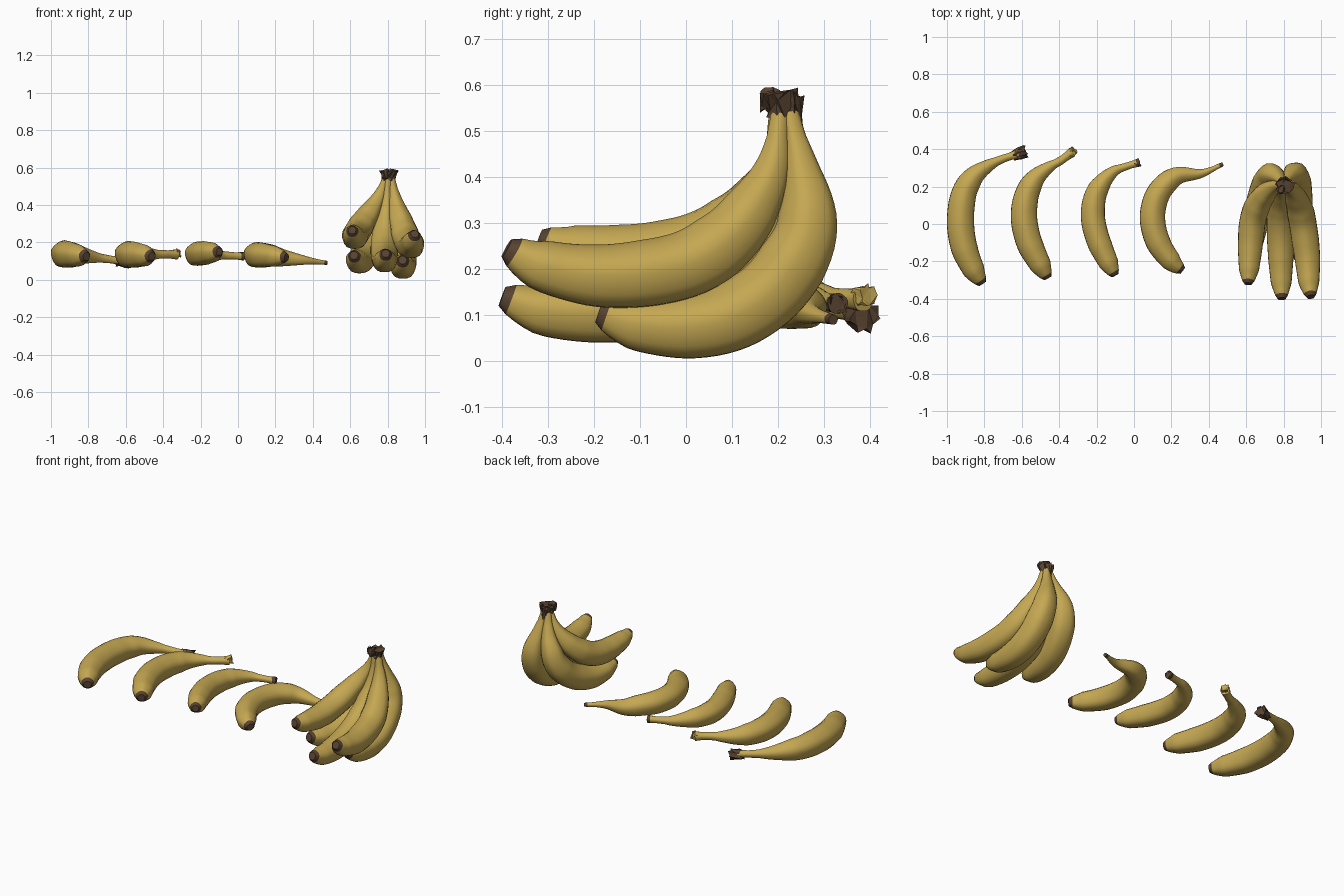
import bpy, bmesh, math, random
from mathutils import Vector, Matrix

random.seed(4)
if "Cube" in bpy.data.objects:
    bpy.data.objects.remove(bpy.data.objects["Cube"], do_unlink=True)


def make_material(name, colour):
    mat = bpy.data.materials.new(name)
    mat.use_nodes = True
    mat.diffuse_color = colour
    bsdf = mat.node_tree.nodes["Principled BSDF"]
    bsdf.inputs["Base Color"].default_value = colour
    bsdf.inputs["Roughness"].default_value = 0.7
    return mat


YELLOW = make_material("banana yellow", (0.56, 0.39, 0.085, 1))
BROWN = make_material("dry brown", (0.095, 0.055, 0.03, 1))
SIDES, RINGS = 20, 44

# Relative thickness along a banana, from blossom end to stem
LOOSE = [(0, .3), (.025, .5), (.09, .8), (.23, .97), (.38, 1), (.52, .97),
         (.65, .85), (.76, .57), (.86, .33), (.94, .27), (1, .32)]
HANGING = [(0, .3), (.025, .48), (.1, .76), (.24, .92), (.38, 1), (.58, 1),
           (.72, .83), (.84, .54), (.93, .33), (1, .26)]


def lookup(profile, t):
    for (t0, r0), (t1, r1) in zip(profile, profile[1:]):
        if t <= t1:
            return r0 + (r1 - r0) * (t - t0) / (t1 - t0)
    return profile[-1][1]


def smooth_path(points, count):
    """Even samples along a smooth curve through the points."""
    pts = [Vector(p) for p in points]
    pts = [2 * pts[0] - pts[1]] + pts + [2 * pts[-1] - pts[-2]]
    dense = []
    for a, b, c, d in zip(pts, pts[1:], pts[2:], pts[3:]):
        for k in range(12):
            u = k / 12
            dense.append((2 * b + (c - a) * u + (2 * a - 5 * b + 4 * c - d) * u * u
                          + (3 * b - a - 3 * c + d) * u ** 3) / 2)
    dense.append(pts[-2])
    dist = [0]
    for p, q in zip(dense, dense[1:]):
        dist.append(dist[-1] + (q - p).length)
    samples, k = [], 0
    for i in range(count):
        goal = dist[-1] * i / (count - 1)
        while k < len(dense) - 2 and dist[k + 1] < goal:
            k += 1
        samples.append(dense[k].lerp(dense[k + 1], (goal - dist[k]) / (dist[k + 1] - dist[k])))
    return samples


def finish(bm, name, angle):
    bmesh.ops.recalc_face_normals(bm, faces=bm.faces)
    mesh = bpy.data.meshes.new(name)
    bm.to_mesh(mesh)
    bm.free()
    obj = bpy.data.objects.new(name, mesh)
    bpy.context.collection.objects.link(obj)
    mesh.materials.append(YELLOW)
    mesh.materials.append(BROWN)
    if angle:
        bpy.ops.object.select_all(action='DESELECT')
        obj.select_set(True)
        bpy.context.view_layer.objects.active = obj
        bpy.ops.object.shade_smooth_by_angle(angle=math.radians(angle))
    return obj


def banana(name, points, radius, profile, brown_stem=0.0, stem_end=1.0):
    """Sweep a softly five-sided section along a curved path."""
    path = smooth_path(points, RINGS)
    bm = bmesh.new()
    rings = []
    side = Vector((0, 0, 1))
    for i, p in enumerate(path):
        t = i / (RINGS - 1)
        along = (path[min(i + 1, RINGS - 1)] - path[max(i - 1, 0)]).normalized()
        side = (side - along * side.dot(along)).normalized()
        other = along.cross(side)
        r = radius * lookup(profile, t)
        r *= 1 + (stem_end - 1) * max(0, t - .86) / .14
        ring = []
        for k in range(SIDES):
            a = math.tau * k / SIDES
            rr = r * (1 + .03 * math.cos(5 * a))
            ring.append(bm.verts.new(p + rr * (side * math.cos(a) + other * math.sin(a))))
        rings.append(ring)
    for i, (low, high) in enumerate(zip(rings, rings[1:])):
        for k in range(SIDES):
            n = (k + 1) % SIDES
            face = bm.faces.new((low[k], low[n], high[n], high[k]))
            face.material_index = int(i == 0 or i / RINGS > 1 - brown_stem)
    for ring, is_brown in ((rings[0], 1), (rings[-1], int(brown_stem > 0))):
        bm.faces.new(ring).material_index = is_brown
    return finish(bm, name, 50)


def stub(name, start, end, r0, r1, colour=1, sides=7):
    """Rough, faceted lump of dried stem between two points."""
    start, end = Vector(start), Vector(end)
    axis = end - start
    turn = axis.to_track_quat('Z', 'Y').to_matrix().to_4x4()
    bm = bmesh.new()
    bmesh.ops.create_cone(bm, cap_ends=True, segments=sides, radius1=r0, radius2=r1,
                          depth=axis.length,
                          matrix=Matrix.Translation((start + end) / 2) @ turn)
    bmesh.ops.subdivide_edges(bm, edges=bm.edges[:], cuts=1, use_grid_fill=True)
    for v in bm.verts:
        v.co += Vector([random.uniform(-.12, .12) for _ in range(3)]) * (r0 + r1)
    for f in bm.faces:
        f.material_index = colour
    bmesh.ops.triangulate(bm, faces=bm.faces[:])
    return finish(bm, name, 0)


# Loose bananas lying in a row: plan path, blossom / body / stem heights
loose = [
    ("first", .073, (.125, .137, .1), 0, 1,
     [(-.81, -.32), (-.86, -.24), (-.91, -.12), (-.928, .02), (-.91, .16),
      (-.86, .25), (-.79, .305), (-.71, .345), (-.62, .375)]),
    ("second", .071, (.125, .135, .135), 0, 1.2,
     [(-.46, -.29), (-.5, -.22), (-.56, -.1), (-.588, .03), (-.575, .15),
      (-.53, .24), (-.46, .3), (-.39, .34), (-.33, .385)]),
    ("third", .065, (.15, .137, .125), .05, 1.1,
     [(-.1, -.275), (-.135, -.21), (-.19, -.09), (-.219, .03), (-.21, .14),
      (-.17, .22), (-.11, .28), (-.05, .305), (.03, .33)]),
    ("fourth", .068, (.12, .132, .09), .05, .5,
     [(.26, -.25), (.2, -.2), (.13, -.1), (.099, .02), (.115, .13),
      (.165, .21), (.24, .26), (.36, .27), (.475, .32)]),
]
for label, radius, (z0, z1, z2), brown, end, plan in loose:
    last = len(plan) - 1
    points = []
    for i, (x, y) in enumerate(plan):
        t = i / last
        z = z0 + (z1 - z0) * min(1, t * 3) + (z2 - z1) * max(0, (t - .6) / .4)
        points.append((x, y, z))
    banana(label + "_loose_banana", points, radius, LOOSE, brown, end)

# Dried ends on the loose stems
stub("first_loose_stem_end", (-.65, .365, .1), (-.58, .388, .095), .026, .034)
stub("second_loose_stem_end", (-.345, .37, .137), (-.32, .395, .145), .022, .024, 0)
stub("third_loose_stem_end", (.0, .32, .127), (.03, .332, .125), .018, .02)

# Hanging bunch, each path from blossom end up to the shared crown
bunch = [
    ("upper_left", .073,
     [(.945, -.39, .245), (.935, -.31, .205), (.926, -.17, .183), (.905, -.01, .205),
      (.885, .09, .265), (.86, .155, .35), (.84, .19, .43), (.82, .205, .54)]),
    ("upper_right", .07,
     [(.61, -.32, .265), (.615, -.24, .24), (.623, -.1, .23), (.635, .02, .25),
      (.665, .11, .3), (.71, .17, .37), (.755, .2, .45), (.79, .205, .54)]),
    ("middle", .073,
     [(.79, -.4, .14), (.787, -.31, .11), (.785, -.19, .105), (.783, -.05, .125),
      (.783, .08, .19), (.787, .16, .29), (.795, .195, .4), (.803, .2, .54)]),
    ("lower_left", .076,
     [(.88, -.19, .105), (.882, -.11, .08), (.882, 0, .073), (.88, .1, .095),
      (.875, .19, .155), (.867, .253, .25), (.855, .265, .33), (.835, .25, .42),
      (.815, .225, .54)]),
    ("lower_right", .074,
     [(.62, -.19, .13), (.633, -.1, .105), (.65, 0, .1), (.67, .1, .125),
      (.695, .19, .18), (.72, .25, .26), (.742, .262, .34), (.77, .248, .42),
      (.795, .22, .54)]),
]
for label, radius, points in bunch:
    banana(label + "_bunch_banana", points, radius, HANGING, .03)

# Crown holding the bunch together
stub("bunch_crown", (.805, .21, .535), (.805, .205, .58), .034, .048, sides=8)
stub("crown_back_flap", (.81, .235, .5), (.815, .232, .575), .018, .022)
stub("crown_front_flap", (.79, .185, .545), (.785, .185, .588), .02, .024)
